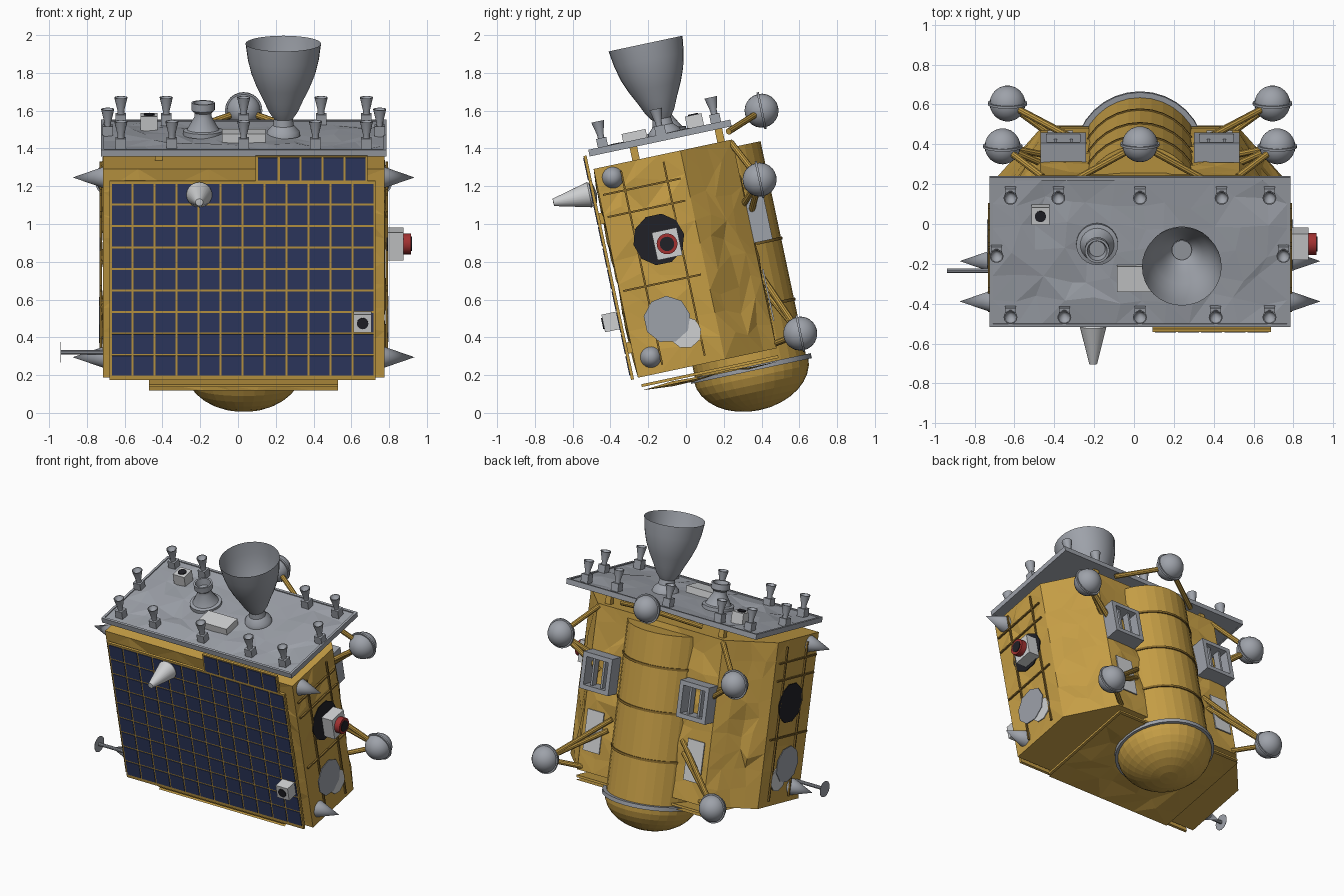
import bpy, bmesh, math, random
from mathutils import Vector, Matrix

random.seed(4)
if "Cube" in bpy.data.objects:
    bpy.data.objects.remove(bpy.data.objects["Cube"])

TILT = Matrix.Rotation(math.radians(12), 4, 'X')   # the whole craft leans
CX = 0.03                                          # its plane of symmetry


def material(name, r, g, b):
    m = bpy.data.materials.new(name)
    m.use_nodes = True
    m.diffuse_color = (r, g, b, 1)
    m.node_tree.nodes["Principled BSDF"].inputs["Base Color"].default_value = (r, g, b, 1)
    return m


GOLD = material("gold foil", 0.56, 0.34, 0.06)
SEAM = material("dark gold seam", 0.24, 0.14, 0.025)
SILVER = material("silver grey", 0.34, 0.36, 0.40)
BLUE = material("solar blue", 0.03, 0.045, 0.13)
WHITE = material("off white", 0.62, 0.63, 0.64)
BLACK = material("black", 0.015, 0.015, 0.02)
RED = material("red", 0.36, 0.03, 0.03)


def finish(name, bm, mat, smooth=False):
    mesh = bpy.data.meshes.new(name)
    bm.to_mesh(mesh)
    bm.free()
    mesh.materials.append(mat)
    ob = bpy.data.objects.new(name, mesh)
    bpy.context.collection.objects.link(ob)
    ob.matrix_world = TILT
    if smooth:
        bpy.ops.object.select_all(action='DESELECT')
        ob.select_set(True)
        bpy.context.view_layer.objects.active = ob
        bpy.ops.object.shade_smooth_by_angle(angle=math.radians(35))
    return ob


def boxes(name, mat, items):
    bm = bmesh.new()
    for centre, size in items:
        bmesh.ops.create_cube(bm, size=1, matrix=Matrix.Translation(centre) @ Matrix.Diagonal((*size, 1)))
    return finish(name, bm, mat)


def lathe(name, mat, profile, base, axis=(0, 0, 1), n=24, smooth=True):
    """Turn (radius, height) points about an axis starting at base."""
    bm = bmesh.new()
    frame = Matrix.Translation(base) @ Vector(axis).to_track_quat('Z', 'Y').to_matrix().to_4x4()
    rings = []
    for r, h in profile:
        rings.append([bm.verts.new(frame @ Vector((r * math.cos(a), r * math.sin(a), h)))
                      for a in (math.tau * i / n for i in range(n))])
    for lo, hi in zip(rings, rings[1:]):
        for i in range(n):
            j = (i + 1) % n
            bm.faces.new((lo[i], lo[j], hi[j], hi[i]))
    bmesh.ops.remove_doubles(bm, verts=bm.verts, dist=1e-5)
    return finish(name, bm, mat, smooth)


def rod(name, mat, a, b, r, n=10):
    d = Vector(b) - Vector(a)
    return lathe(name, mat, [(0, 0), (r, 0), (r, d.length), (0, d.length)], a, d, n)


def disc(name, mat, base, axis, r, n=24, t=0.006):
    return lathe(name, mat, [(0, 0), (r, 0), (r, t), (0, t)], base, axis, n, False)


def foil(name, mat, origin, u, v, nu, nv, bump):
    """Crumpled sheet spanned by u and v, facing u x v."""
    bm = bmesh.new()
    o, u, v = Vector(origin), Vector(u), Vector(v)
    normal = u.cross(v).normalized()
    grid = []
    for i in range(nu + 1):
        for j in range(nv + 1):
            p, q = i / nu, j / nv
            inside = 0 < i < nu and 0 < j < nv
            if inside:
                p += random.uniform(-0.3, 0.3) / nu
                q += random.uniform(-0.3, 0.3) / nv
            grid.append(bm.verts.new(o + u * p + v * q + normal * (random.uniform(-bump, bump) if inside else 0)))
    w = nv + 1
    for i in range(nu):
        for j in range(nv):
            a, b, c, d = (grid[k] for k in (i * w + j, i * w + w + j, i * w + w + j + 1, i * w + j + 1))
            tris = ((a, b, c), (a, c, d)) if random.random() < 0.5 else ((a, b, d), (b, c, d))
            for t in tris:
                bm.faces.new(t)
    return finish(name, bm, mat)


# Foil-wrapped body: six crumpled walls and two flat ends
Z0, Z1 = 0.235, 1.365
plan = [(-0.745, -0.21), (0.745, -0.21), (0.745, 0.26), (0.5, 0.54), (-0.5, 0.54), (-0.745, 0.26)]
plan = [(x + CX, y) for x, y in plan]
walls = ["front", "left", "left_chamfer", "back", "right_chamfer", "right"]
for i, side in enumerate(walls):
    (xa, ya), (xb, yb) = plan[i], plan[(i + 1) % 6]
    cols = 8 if side in ("front", "back") else 4
    foil(side + "_wall", GOLD, (xa, ya, Z0), (xb - xa, yb - ya, 0), (0, 0, Z1 - Z0), cols, 9, 0.013)
bm = bmesh.new()
for z, pts in ((Z1, plan), (Z0, plan[::-1])):
    bm.faces.new([bm.verts.new((x, y, z)) for x, y in pts])
finish("body_ends", bm, GOLD)

# Thin crumpled plate below the body
foil("belly_plate_lower", GOLD, (CX - 0.5, 0.54, 0.165), (1, 0, 0), (0, -0.74, 0), 7, 5, 0.015)
boxes("belly_plate", GOLD, [((CX, 0.17, 0.19), (1, 0.74, 0.015))])

# Large tank on the back with a domed end
ty = 0.385
lathe("tank", GOLD, [(0.3, 0.15), (0.3, 1.325), (0, 1.325)], (CX, ty, 0), n=32, smooth=False)
steps = [math.pi / 2 * k / 8 for k in range(9)]
lathe("tank_dome", GOLD, [(0.31 * math.sin(a), 0.155 - 0.222 * math.cos(a)) for a in steps],
      (CX, ty, 0), n=32, smooth=False)
lathe("tank_rim", SILVER, [(0.3, 0.145), (0.327, 0.145), (0.327, 0.172), (0.3, 0.172)], (CX, ty, 0), n=32)
for z in (0.47, 0.8, 1.1):
    lathe("tank_seam", SEAM, [(0.3, z - 0.008), (0.307, z - 0.008), (0.307, z + 0.008), (0.3, z + 0.008)],
          (CX, ty, 0), n=32)

# Solar panels on the front
PX, PZ, STEP = 0.024, 1.298, 0.1163
PH = 9 * STEP
boxes("solar_backing", GOLD, [((PX, -0.24, PZ - PH / 2 - 0.005), (12 * STEP + 0.012, 0.016, PH + 0.03)),
                              ((0.39, -0.24, PZ + 0.072), (5 * STEP + 0.012, 0.016, 0.145))])
cells = [((PX + (c - 5.5) * STEP, -0.249, PZ - (r + 0.5) * STEP), (STEP - 0.011, 0.006, STEP - 0.011))
         for c in range(12) for r in range(9)]
cells += [((0.39 + (c - 2) * STEP, -0.249, PZ + 0.075), (STEP - 0.011, 0.006, 0.122)) for c in range(5)]
boxes("solar_cells", BLUE, cells)
boxes("panel_mounts", GOLD, [((CX + s * 0.5, -0.22, z), (0.06, 0.04, 0.06)) for s in (-1, 1) for z in (0.4, 1.1)])

# Front sensor and horn
boxes("front_sensor", WHITE, [((0.66, -0.29, 0.554), (0.095, 0.08, 0.095))])
disc("front_sensor_lens", BLACK, (0.66, -0.33, 0.554), (0, -1, 0), 0.03)
lathe("horn", WHITE, [(0, -0.04), (0.05, -0.03), (0.068, 0), (0.02, 0.195), (0, 0.197)], (-0.205, -0.26, 1.236), (0, -1, 0))

# Side fittings, mirrored
for s in (-1, 1):
    out, face = (s, 0, 0), CX + s * 0.757
    for z in (0.327, 1.3):
        lathe("side_cone", SILVER, [(0, -0.02), (0.058, -0.02), (0, 0.148)], (face, -0.121, z), out)
    disc("dark_port", BLACK, (face, 0.05, 0.928), out, 0.137, 10)
    disc("radiator_disc", SILVER, (face + s * 0.004, 0.005, 0.505), out, 0.125, 9)
    disc("white_disc", WHITE, (face, 0.085, 0.417), out, 0.085, 9)
    boxes("side_seams", SEAM,
          [((face, 0.02, z), (0.012, 0.42, 0.01)) for z in (0.7, 1.1, 1.22)]
          + [((face, y, 0.8), (0.012, 0.01, 1.05)) for y in (-0.07, 0.16)])
    # Back wall: white radiators and open box frames
    boxes("back_radiator", WHITE, [((CX + s * 0.4, 0.556, 0.52), (0.13, 0.008, 0.28))])
    fx, fz, fy = CX + s * 0.385, 0.93, 0.59
    boxes("box_frame", SILVER,
          [((fx + k * 0.1, fy, fz), (0.03, 0.1, 0.25)) for k in (-1, 1)]
          + [((fx, fy, fz + k * 0.11), (0.2, 0.1, 0.03)) for k in (-1, 1)]
          + [((fx + k * 0.04, fy, fz), (0.015, 0.05, 0.2)) for k in (-1, 1)])

# Camera on the left side
boxes("camera_box", WHITE, [((0.83, 0.088, 0.896), (0.09, 0.135, 0.15))])
rod("camera_barrel", RED, (0.87, 0.088, 0.896), (0.915, 0.088, 0.896), 0.055, 24)
disc("camera_lens", BLACK, (0.914, 0.088, 0.896), (1, 0, 0), 0.038)

# Dish on a stalk on the right side
rod("dish_stalk", SILVER, (-0.7, -0.163, 0.362), (-0.94, -0.163, 0.362), 0.012)
disc("dish", SILVER, (-0.938, -0.163, 0.362), (-1, 0, 0), 0.055, 20, 0.002)


# Round pressure tanks on struts
def ball(centre, ends):
    arc = [math.pi * k / 12 for k in range(13)]
    lathe("ball_tank", SILVER, [(0.09 * math.sin(a), -0.09 * math.cos(a)) for a in arc], centre, (0, 1, 0))
    lathe("ball_flange", SILVER, [(0.08, -0.006), (0.099, -0.006), (0.099, 0.006), (0.08, 0.006)], centre, (0, 1, 0))
    for end in ends:
        rod("strut", GOLD, centre, end, 0.017)


ball((CX, 0.724, 1.482), [(CX + s * 0.32, 0.53, 1.41) for s in (-1, 1)])
for s in (-1, 1):
    ball((CX + s * 0.69, 0.638, 1.127),
         [(CX + s * 0.49, 0.53, 1.35), (CX + s * 0.42, 0.54, 0.93), (CX + s * 0.5, 0.53, 1.02)])
    ball((CX + s * 0.665, 0.679, 0.285),
         [(CX + s * 0.28, 0.54, 0.63), (CX + s * 0.3, 0.54, 0.55), (CX + s * 0.47, 0.53, 0.26)])

# Engine deck with crumpled skin, raised rim and short posts to the body
DY, DX, DT = 0.1675, 0.755, 1.463
boxes("deck", SILVER, [((CX, DY, 1.443), (1.49, 0.75, 0.014))])
foil("deck_skin", SILVER, (CX - 0.74, DY - 0.37, DT), (1.48, 0, 0), (0, 0.74, 0), 12, 6, 0.012)
boxes("deck_rim", SILVER, [((CX, DY + s * 0.376, 1.452), (1.51, 0.016, 0.036)) for s in (-1, 1)]
      + [((CX + s * 0.747, DY, 1.452), (0.016, 0.75, 0.036)) for s in (-1, 1)])
boxes("deck_posts", GOLD, [((CX + s * 0.45, y, 1.4), (0.04, 0.04, 0.08)) for s in (-1, 1) for y in (0.02, 0.48)])

# Main engine bell and smaller nozzle
lathe("main_engine", SILVER, [(0.09, 0), (0.085, 0.025), (0.055, 0.055), (0.05, 0.09), (0.078, 0.13), (0.105, 0.19),
                              (0.14, 0.26), (0.168, 0.33), (0.188, 0.41), (0.2, 0.497)], (0.24, 0.197, 1.46), n=32)
disc("engine_throat", SILVER, (0.24, 0.197, 1.555), (0, 0, 1), 0.05)
lathe("small_nozzle", SILVER, [(0.105, 0), (0.105, 0.025), (0.085, 0.03), (0.045, 0.1), (0.045, 0.12), (0.062, 0.135),
                               (0.062, 0.175), (0.05, 0.175), (0.04, 0.13), (0, 0.13)], (-0.185, 0.21, 1.46))

# Deck boxes
boxes("deck_box", WHITE, [((0.03, 0.038, 1.485), (0.23, 0.13, 0.06))])
boxes("deck_sensor", WHITE, [((-0.47, 0.365, 1.495), (0.09, 0.09, 0.08))])
disc("deck_sensor_lens", BLACK, (-0.47, 0.365, 1.535), (0, 0, 1), 0.028)

# Small thrusters around the deck edge
spots = [(s * x, y) for s in (-1, 1) for x, y in ((0.65, 0.475), (0.41, 0.475), (0.72, 0.177), (0.65, -0.137), (0.38, -0.137))]
spots += [(0, 0.475), (0, -0.137)]
for x, y in spots:
    boxes("thruster_block", SILVER, [((CX + x, y, 1.487), (0.055, 0.055, 0.06))])
    lathe("thruster", SILVER, [(0.018, 0), (0.018, 0.02), (0.035, 0.092), (0.03, 0.092), (0, 0.03)],
          (CX + x, y, 1.515), n=14)
